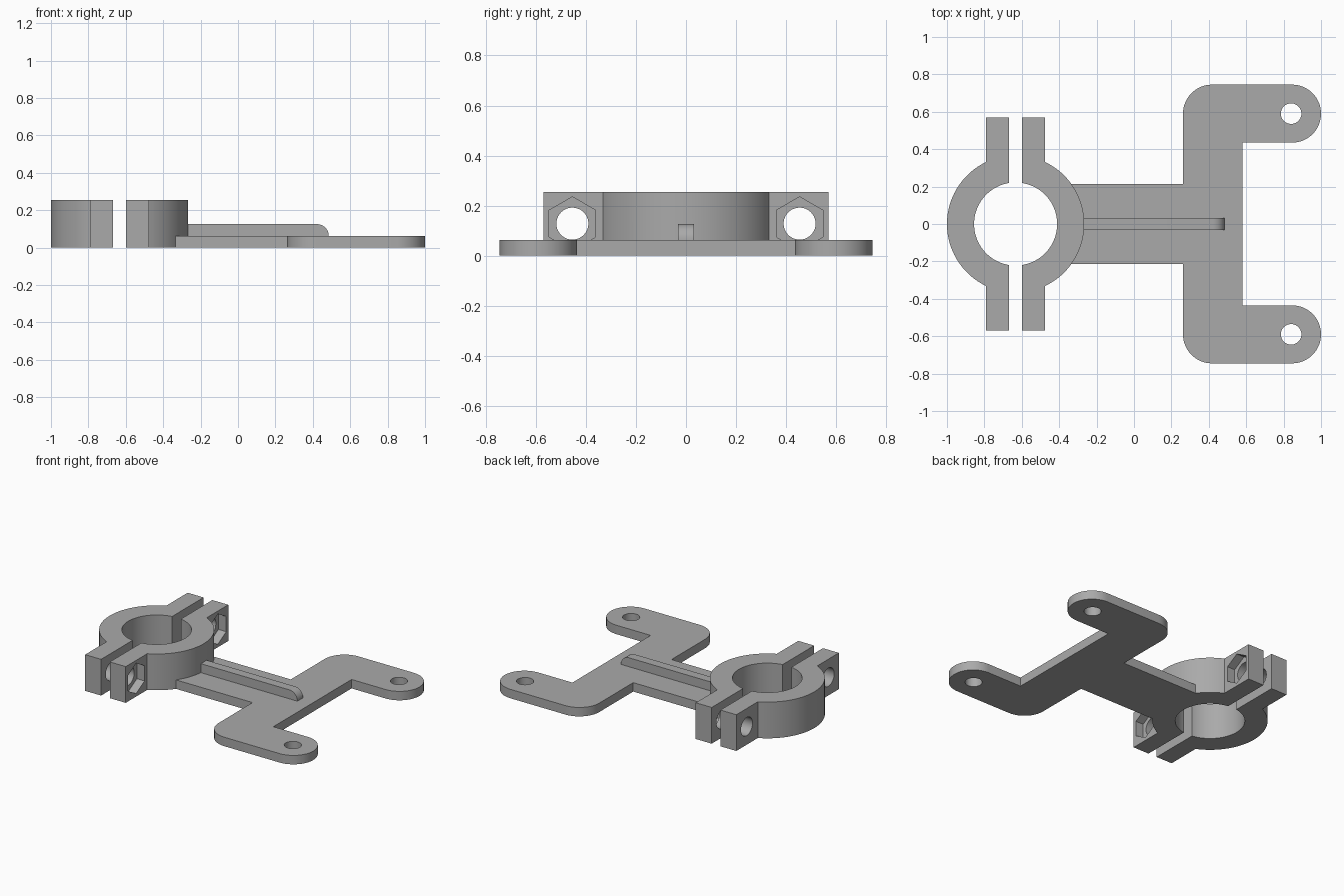
import bpy, bmesh
from math import sin, cos, pi, radians, sqrt, asin, acos
from mathutils import Matrix, Vector

old = bpy.data.objects.get("Cube")
if old:
    bpy.data.objects.remove(old, do_unlink=True)

# Main sizes
PLATE_H, CLAMP_H = 0.063, 0.255
RING_X, R_OUT, R_IN = -0.633, 0.367, 0.222
GAP, TAB, TAB_Y = 0.034, 0.158, 0.57
BOLT_Y, BOLT_Z = 0.454, 0.128

grey = bpy.data.materials.new("plain grey")
grey.use_nodes = True
colour = (0.4, 0.4, 0.4, 1)
grey.diffuse_color = colour
grey.node_tree.nodes["Principled BSDF"].inputs["Base Color"].default_value = colour


def arc(cx, cy, r, start, end, steps):
    return [(cx + r * cos(start + (end - start) * i / steps),
             cy + r * sin(start + (end - start) * i / steps)) for i in range(steps + 1)]


def prism(name, outline, depth, matrix=Matrix()):
    """Extrude a flat outline along its local z, then place it."""
    bm = bmesh.new()
    face = bm.faces.new([bm.verts.new((x, y, 0)) for x, y in outline])
    moved = bmesh.ops.extrude_face_region(bm, geom=[face])["geom"]
    bmesh.ops.translate(bm, vec=(0, 0, depth),
                        verts=[g for g in moved if isinstance(g, bmesh.types.BMVert)])
    bm.transform(matrix)
    bmesh.ops.recalc_face_normals(bm, faces=bm.faces)
    mesh = bpy.data.meshes.new(name)
    bm.to_mesh(mesh)
    bm.free()
    mesh.materials.append(grey)
    obj = bpy.data.objects.new(name, mesh)
    bpy.context.collection.objects.link(obj)
    return obj


def combine(target, tool, operation):
    """Apply a boolean and discard the tool."""
    bpy.context.view_layer.objects.active = target
    mod = target.modifiers.new(operation.lower(), "BOOLEAN")
    mod.operation, mod.object, mod.solver = operation, tool, "EXACT"
    bpy.ops.object.modifier_apply(modifier=mod.name)
    bpy.data.objects.remove(tool, do_unlink=True)


def clamp_half(name, side):
    """Half ring with a bolting tab at each end; side is +1 or -1 along x."""
    a_out, a_in = acos(TAB / R_OUT), acos(GAP / R_IN)
    outline = arc(0, 0, R_OUT, -a_out, a_out, 48)
    outline += [(TAB, TAB_Y), (GAP, TAB_Y)]
    outline += arc(0, 0, R_IN, a_in, -a_in, 48)
    outline += [(GAP, -TAB_Y), (TAB, -TAB_Y)]
    return prism(name, [(RING_X + side * x, y) for x, y in outline], CLAMP_H)


# Flat mounting plate: neck, cross bar and two rounded arms
half = [(-0.38, 0.213), (0.262, 0.213)]
half += arc(0.417, 0.59, 0.155, pi, pi / 2, 16)
half += arc(0.845, 0.59, 0.155, pi / 2, -pi / 2, 32)
half += [(0.58, 0.435)]
plate = half + [(x, -y) for x, y in reversed(half)]
body = prism("bracket_body", plate, PLATE_H)
for s in (-1, 1):
    hole = prism("screw_hole", arc(0.84, s * 0.59, 0.055, 0, 2 * pi, 40)[:-1], 0.3,
                 Matrix.Translation((0, 0, -0.1)))
    combine(body, hole, "DIFFERENCE")

# Clamp halves: one fused to the plate, one loose
combine(body, clamp_half("inner_clamp_half", 1), "UNION")
cap = clamp_half("outer_clamp_half", -1)

# Stiffening rib with a rounded end, drawn in the xz plane
rib_outline = [(-0.35, 0.03), (-0.35, 0.126)] + arc(0.422, 0.063, 0.063, pi / 2, 0, 12) + [(0.485, 0.03)]
rib = prism("stiffening_rib", rib_outline, 0.064,
            Matrix.Translation((0, 0.032, 0)) @ Matrix.Rotation(pi / 2, 4, "X"))
combine(body, rib, "UNION")

# Bolt holes through all tabs and hexagonal nut pockets on the plate side
along_x = Matrix(((0, 0, 1, 0), (1, 0, 0, 0), (0, 1, 0, 0), (0, 0, 0, 1)))
for s in (-1, 1):
    for part in (body, cap):
        start = RING_X if part is body else RING_X - 0.3
        place = Matrix.Translation((start, s * BOLT_Y, BOLT_Z)) @ along_x
        bolt = prism("bolt_hole", arc(0, 0, 0.064, 0, 2 * pi, 40)[:-1], 0.3, place)
        combine(part, bolt, "DIFFERENCE")
    place = Matrix.Translation((RING_X + TAB - 0.06, s * BOLT_Y, BOLT_Z)) @ along_x
    nut = prism("nut_pocket", arc(0, 0, 0.107, pi / 2, 5 * pi / 2, 6)[:-1], 0.2, place)
    combine(body, nut, "DIFFERENCE")

# Smooth the curved walls, keep edges sharp
bpy.ops.object.select_all(action="DESELECT")
for part in (body, cap):
    part.select_set(True)
bpy.context.view_layer.objects.active = body
bpy.ops.object.shade_smooth_by_angle(angle=radians(30))
